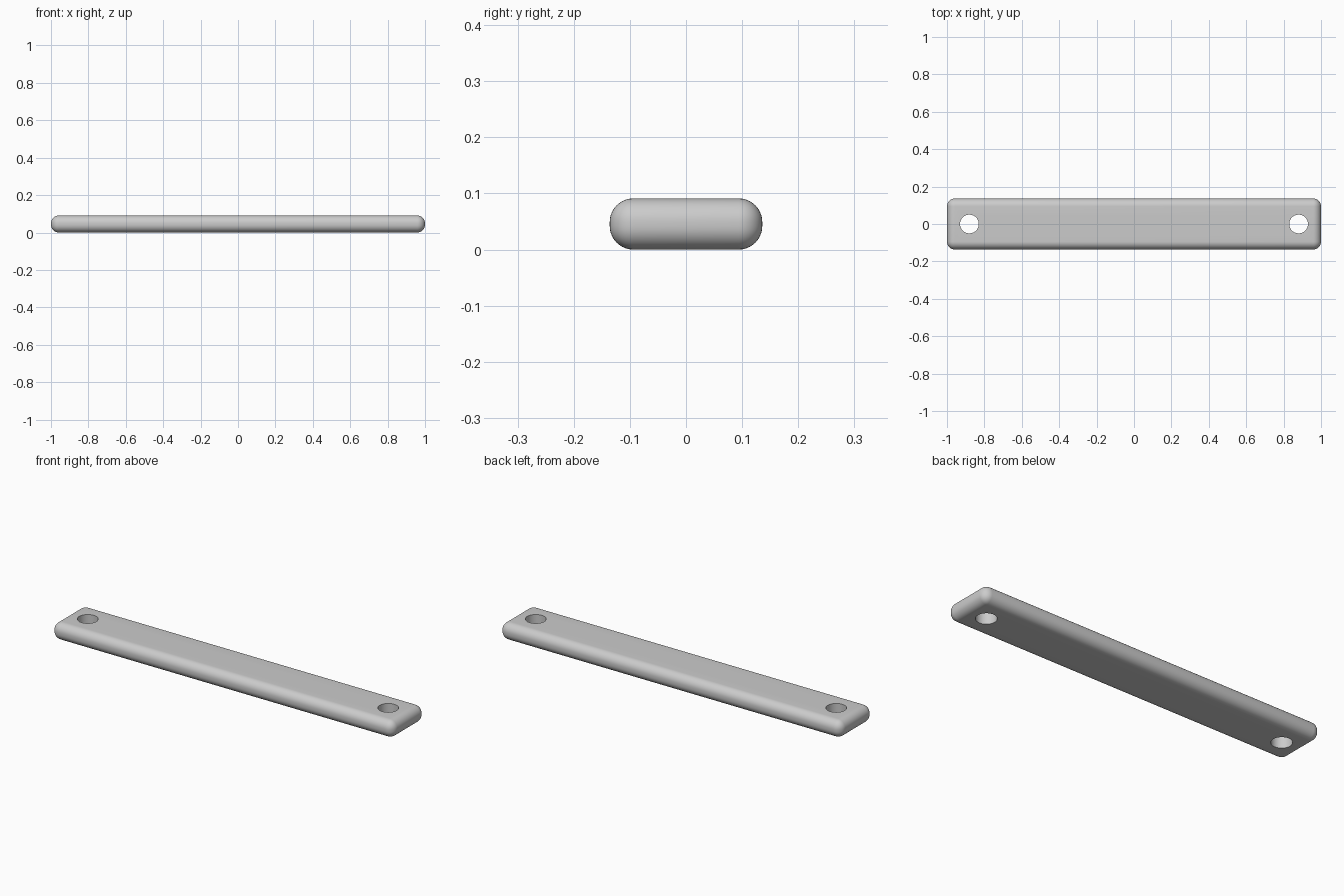
import bpy

if "Cube" in bpy.data.objects:
    bpy.data.objects.remove(bpy.data.objects["Cube"])

LENGTH, WIDTH, HEIGHT = 2.0, 0.272, 0.091
ROUND = 0.042
HOLE_X, HOLE_R = 0.88, 0.05


def add_hole(bar, x):
    # Round through hole cut by a hidden cylinder
    bpy.ops.mesh.primitive_cylinder_add(vertices=64, radius=HOLE_R, depth=0.3,
                                        location=(x, 0, HEIGHT / 2))
    cutter = bpy.context.object
    cutter.name = "hole_cutter"
    cutter.hide_render = True
    cut = bar.modifiers.new("hole", 'BOOLEAN')
    cut.operation = 'DIFFERENCE'
    cut.solver = 'EXACT'
    cut.object = cutter
    bpy.context.view_layer.objects.active = bar
    bpy.ops.object.modifier_apply(modifier=cut.name)
    bpy.data.objects.remove(cutter)


# Flat bar with fully rounded edges
bpy.ops.mesh.primitive_cube_add(size=1, location=(0, 0, HEIGHT / 2))
bar = bpy.context.object
bar.name = "flat_bar"
bar.scale = (LENGTH, WIDTH, HEIGHT)
bpy.ops.object.transform_apply(location=False, rotation=False, scale=True)
bevel = bar.modifiers.new("round_edges", 'BEVEL')
bevel.width = ROUND
bevel.segments = 10
bpy.ops.object.modifier_apply(modifier=bevel.name)

# Mounting hole near each end
for side in (-1, 1):
    add_hole(bar, side * HOLE_X)

bpy.ops.object.select_all(action='DESELECT')
bar.select_set(True)
bpy.context.view_layer.objects.active = bar
bpy.ops.object.shade_smooth_by_angle()
